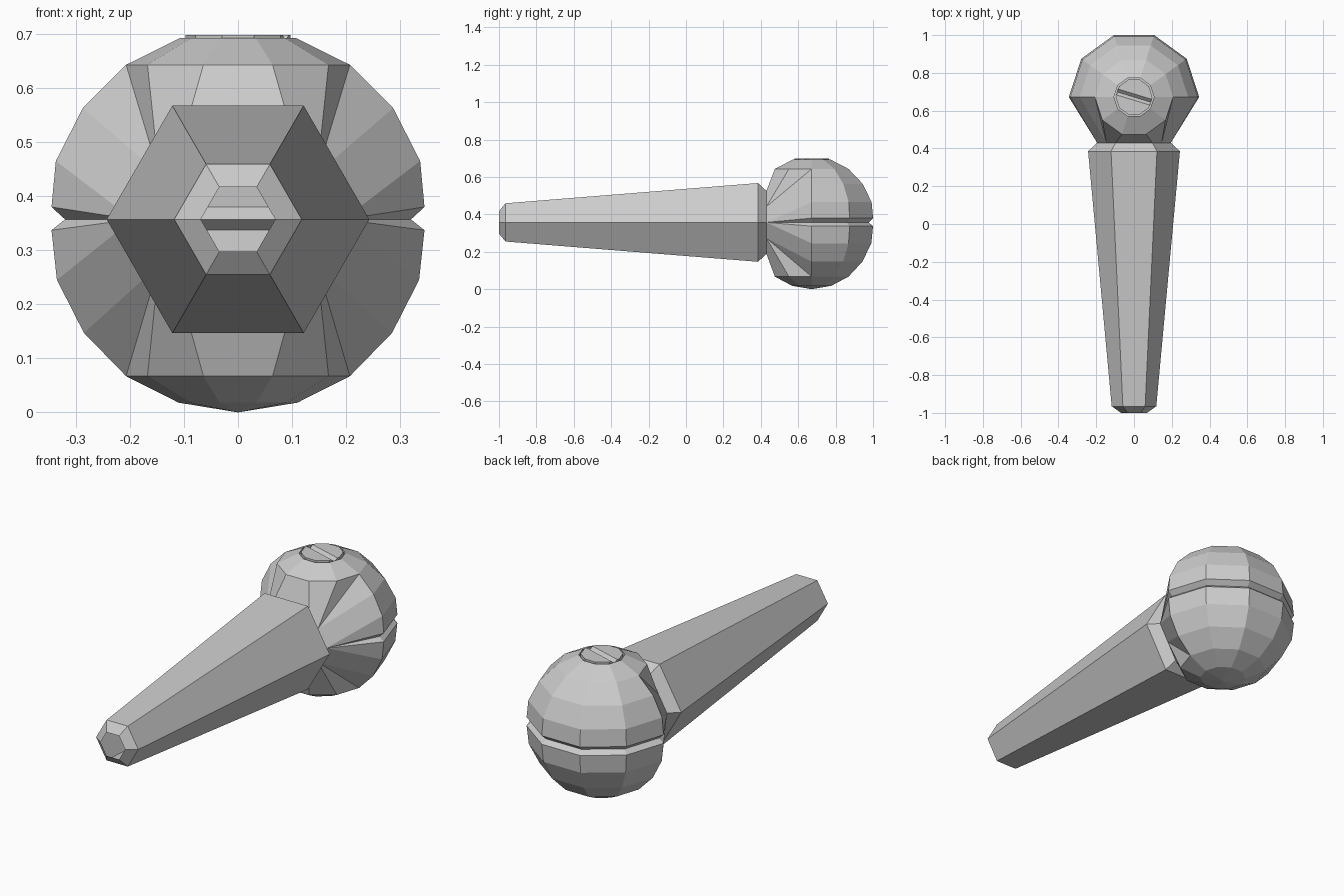
import bpy, bmesh, math
from mathutils import Matrix

cube = bpy.data.objects.get("Cube")
if cube:
    bpy.data.objects.remove(cube)

GREY = (0.6, 0.6, 0.6, 1)
mat = bpy.data.materials.new("plain grey")
mat.use_nodes = True
mat.diffuse_color = GREY
mat.node_tree.nodes["Principled BSDF"].inputs["Base Color"].default_value = GREY

SIDES, CY, MID = 10, 0.672, 0.357


def finish(bm, name):
    bmesh.ops.recalc_face_normals(bm, faces=bm.faces[:])
    mesh = bpy.data.meshes.new(name)
    bm.to_mesh(mesh)
    bm.free()
    obj = bpy.data.objects.new(name, mesh)
    bpy.context.collection.objects.link(obj)
    mesh.materials.append(mat)
    return obj


def ring(bm, r, z):
    step = math.tau / SIDES
    return [bm.verts.new((r * math.cos(k * step), CY + r * math.sin(k * step), z))
            for k in range(SIDES)]


def hexagon(bm, r, y):
    # Hexagon across the handle, with midpoints on its four slanted sides
    h = r * math.sqrt(3) / 2
    right = [(r / 2, h), (r * 0.75, h / 2), (r, 0), (r * 0.75, -h / 2), (r / 2, -h)]
    points = right + [(-x, z) for x, z in reversed(right)]
    return [bm.verts.new((x, y, MID + z)) for x, z in points]


def bridge(bm, a, b):
    for i in range(len(a)):
        j = (i + 1) % len(a)
        bm.faces.new((a[i], a[j], b[j], b[i]))


# Round head with a groove at its middle and an opening towards the handle
bm = bmesh.new()
profile = [(0.106, 0.693), (0.207, 0.643), (0.287, 0.563), (0.337, 0.465),
           (0.345, 0.38), (0.32, 0.357), (0.345, 0.337), (0.335, 0.245),
           (0.285, 0.147), (0.207, 0.067), (0.11, 0.018)]
rings = [ring(bm, r, z) for r, z in profile]
for i in range(len(rings) - 1):
    for k in range(SIDES):
        if 1 <= i <= 8 and k >= 5:
            continue
        n = (k + 1) % SIDES
        bm.faces.new((rings[i][k], rings[i][n], rings[i + 1][n], rings[i + 1][k]))
pole = bm.verts.new((0, CY, 0))
for k in range(SIDES):
    bm.faces.new((rings[-1][k], rings[-1][(k + 1) % SIDES], pole))

# Recess in the top of the head
floor = ring(bm, 0.106, 0.68)
bridge(bm, rings[0], floor)
bm.faces.new(floor)

# Facets fanning from the opening to the neck
neck = hexagon(bm, 0.195, 0.43)
arc = [5, 6, 7, 8, 9, 0]
edge = [rings[1][k] for k in arc] + [rings[i][0] for i in range(2, 9)]
edge += [rings[9][k] for k in reversed(arc)] + [rings[i][5] for i in range(8, 1, -1)]
goal = [9, 9, 9 - 9 + 9, 0, 1, 1]
TL, TR, RT, R, RB, BR, BL, LB, L, LT = 9, 0, 1, 2, 3, 4, 5, 6, 7, 8
goal = [LT, LT, TL, TR, RT, RT, RT] + [R] * 5 + [RB]
goal += [RB, RB, BR, BL, LB, LB, LB] + [L] * 5 + [LT]
for i in range(len(edge)):
    j = (i + 1) % len(edge)
    corners = [edge[i], edge[j], neck[goal[j]]]
    if goal[i] != goal[j]:
        corners.append(neck[goal[i]])
    bm.faces.new(corners)
finish(bm, "head")

# Tapered hollow handle, open at the far end
bm = bmesh.new()
sections = [hexagon(bm, r, y) for r, y in
            [(0.195, 0.43), (0.243, 0.385), (0.118, -0.965), (0.069, -1.0)]]
for a, b in zip(sections, sections[1:]):
    bridge(bm, a, b)
finish(bm, "handle")

# Screw plug set in the recess, with a slanting slot
bm = bmesh.new()
top, base = ring(bm, 0.097, 0.698), ring(bm, 0.097, 0.67)
bridge(bm, top, base)
bm.faces.new(top)
bm.faces.new(base)
plug = finish(bm, "screw_plug")

bm = bmesh.new()
bmesh.ops.create_cube(bm, size=1, matrix=(
    Matrix.Translation((0, CY, 0.698)) @ Matrix.Rotation(math.radians(-17), 4, "Z")
    @ Matrix.Rotation(math.radians(45), 4, "X") @ Matrix.Diagonal((0.3, 0.023, 0.023, 1))))
cutter = finish(bm, "slot_cutter")
cutter.hide_render = True
cutter.hide_viewport = True
cut = plug.modifiers.new("slot", "BOOLEAN")
cut.operation = "DIFFERENCE"
cut.solver = "EXACT"
cut.object = cutter
